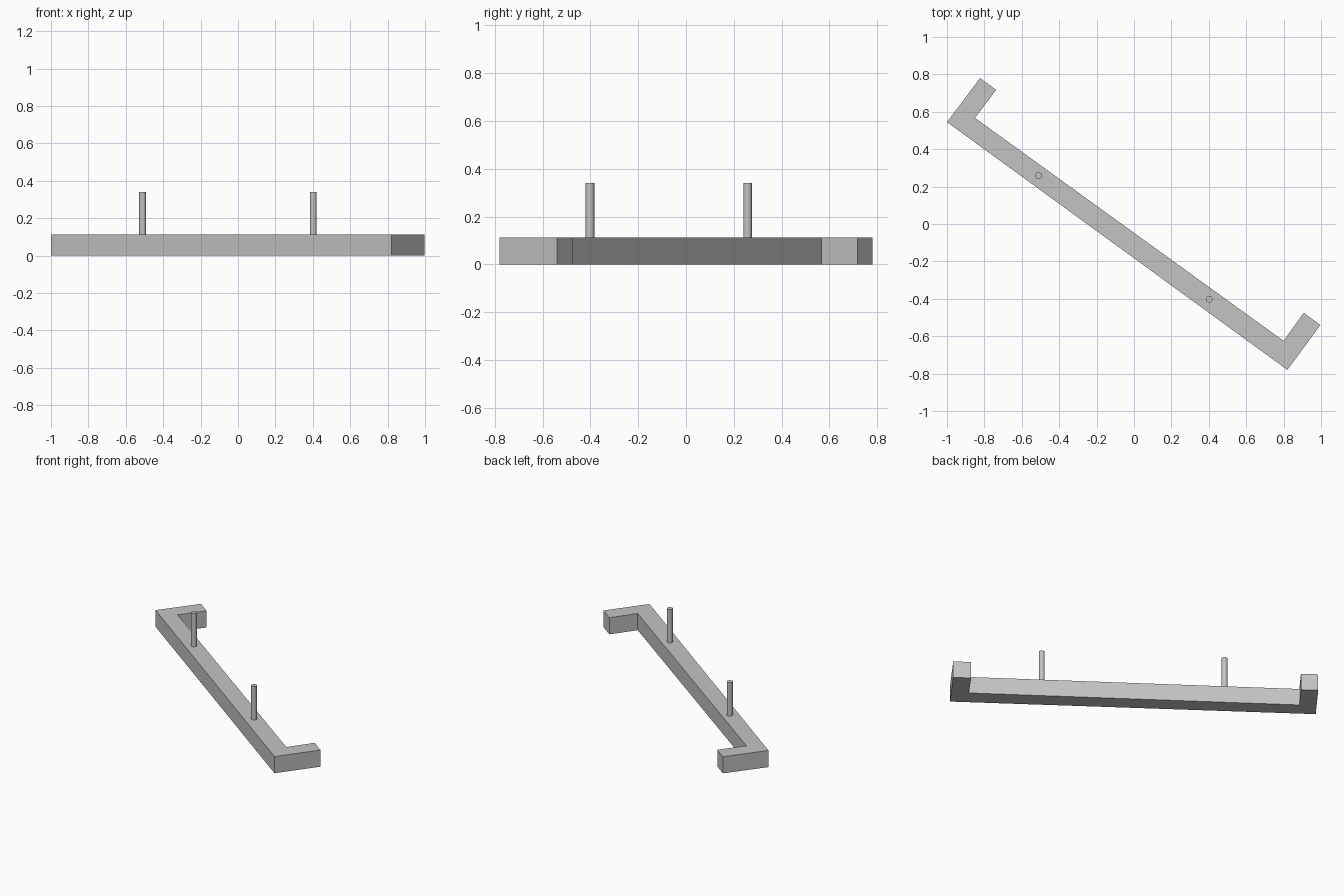
import bpy
import bmesh

if "Cube" in bpy.data.objects:
    bpy.data.objects.remove(bpy.data.objects["Cube"])

HEIGHT = 0.113      # bracket thickness
PEG_TOP = 0.34
PEG_RADIUS = 0.018

grey = bpy.data.materials.new("light grey")
grey.use_nodes = True
colour = (0.55, 0.55, 0.55, 1)
grey.diffuse_color = colour
grey.node_tree.nodes["Principled BSDF"].inputs["Base Color"].default_value = colour


def extruded(name, outline, height):
    """Solid prism from a plan outline standing on the ground."""
    bm = bmesh.new()
    base = bm.faces.new([bm.verts.new((x, y, 0)) for x, y in outline])
    result = bmesh.ops.extrude_face_region(bm, geom=[base], use_keep_orig=True)
    for v in result["geom"]:
        if isinstance(v, bmesh.types.BMVert):
            v.co.z = height
    bmesh.ops.recalc_face_normals(bm, faces=bm.faces)
    mesh = bpy.data.meshes.new(name)
    bm.to_mesh(mesh)
    bm.free()
    mesh.materials.append(grey)
    obj = bpy.data.objects.new(name, mesh)
    bpy.context.collection.objects.link(obj)
    return obj


# Diagonal bar with a short return arm at each end
extruded("bracket_bar", [
    (-1.0, 0.545), (0.82, -0.78), (0.997, -0.54), (0.907, -0.475),
    (0.80, -0.625), (-0.85, 0.567), (-0.737, 0.717), (-0.823, 0.78),
], HEIGHT)

# Two upright pegs on the bar
for name, x, y in (("left_peg", 0.402, -0.402), ("right_peg", -0.51, 0.258)):
    bpy.ops.mesh.primitive_cylinder_add(
        vertices=32, radius=PEG_RADIUS, depth=PEG_TOP - HEIGHT,
        location=(x, y, (PEG_TOP + HEIGHT) / 2))
    peg = bpy.context.object
    peg.name = name
    peg.data.materials.append(grey)
    bpy.ops.object.shade_smooth_by_angle()
